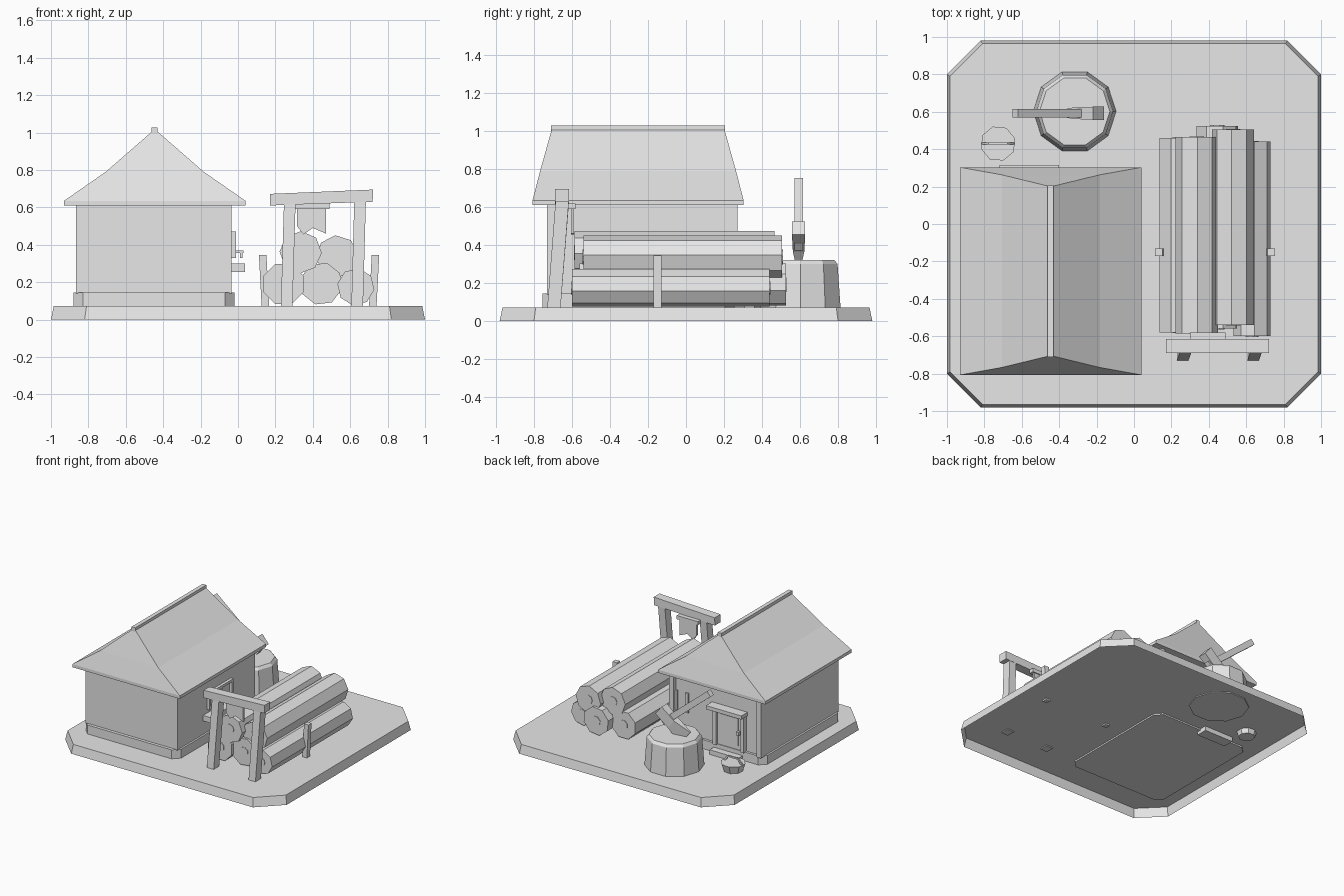
import bpy, bmesh, math
from mathutils import Vector

cube = bpy.data.objects.get("Cube")
if cube:
    bpy.data.objects.remove(cube, do_unlink=True)

gray = bpy.data.materials.new("plain_gray")
gray.use_nodes = True
gray.diffuse_color = (0.8, 0.8, 0.8, 1)
gray.node_tree.nodes["Principled BSDF"].inputs["Base Color"].default_value = (0.8, 0.8, 0.8, 1)


def loft(name, rings, open_bottom=False):
    """Skin a stack of equal-length point rings, capped at the ends."""
    bm = bmesh.new()
    rows = [[bm.verts.new(p) for p in ring] for ring in rings]
    n = len(rows[0])
    for a, b in zip(rows, rows[1:]):
        for i in range(n):
            j = (i + 1) % n
            bm.faces.new((a[i], a[j], b[j], b[i]))
    bm.faces.new(rows[-1])
    if not open_bottom:
        bm.faces.new(rows[0][::-1])
        bmesh.ops.recalc_face_normals(bm, faces=bm.faces)
    mesh = bpy.data.meshes.new(name)
    bm.to_mesh(mesh)
    bm.free()
    mesh.materials.append(gray)
    obj = bpy.data.objects.new(name, mesh)
    bpy.context.collection.objects.link(obj)
    return obj


def rect(x0, x1, y0, y1, z, c=0.0):
    """Horizontal rectangle, with cut corners when c is set."""
    if not c:
        return [(x0, y0, z), (x1, y0, z), (x1, y1, z), (x0, y1, z)]
    return [(x0 + c, y0, z), (x1 - c, y0, z), (x1, y0 + c, z), (x1, y1 - c, z),
            (x1 - c, y1, z), (x0 + c, y1, z), (x0, y1 - c, z), (x0, y0 + c, z)]


def box(name, x0, x1, y0, y1, z0, z1, c=0.0):
    return loft(name, [rect(x0, x1, y0, y1, z, c) for z in (z0, z1)])


def post(name, foot, head, wx, wy):
    """Leaning post with level ends."""
    return loft(name, [rect(x - wx / 2, x + wx / 2, y - wy / 2, y + wy / 2, z)
                       for x, y, z in (foot, head)])


def disc(x, y, z, r, n, turn=0.0):
    return [(x + r * math.cos(math.tau * i / n + turn),
             y + r * math.sin(math.tau * i / n + turn), z) for i in range(n)]


def slab(name, profile, y0, y1):
    """Extrude an x-z profile along y."""
    return loft(name, [[(x, y, z) for x, z in profile] for y in (y0, y1)])


# Ground plinth, hollow underneath
loft("ground", [rect(-1, 1, -0.98, 0.98, 0, 0.18),
                rect(-0.985, 0.985, -0.965, 0.965, 0.072, 0.175)], open_bottom=True)

# House body
box("foundation", -0.88, -0.02, -0.755, 0.255, 0.06, 0.145, 0.05)
box("walls", -0.865, -0.035, -0.73, 0.235, 0.14, 0.62)
for side, x in (("right", -0.865), ("left", -0.075)):
    box(side + "_corner_post", x, x + 0.04, 0.22, 0.27, 0.14, 0.62)

# Hipped roof with a slight bell curve
RIDGE_X, MID_Y = -0.445, -0.252
roof = [(0.485, 0.555, 0.61), (0.485, 0.555, 0.635), (0.262, 0.515, 0.79), (0.015, 0.455, 1.005)]
loft("roof", [rect(RIDGE_X - hx, RIDGE_X + hx, MID_Y - hy, MID_Y + hy, z) for hx, hy, z in roof])
box("ridge_cap", -0.463, -0.43, -0.71, 0.205, 0.995, 1.028)

# Back door
box("door", -0.69, -0.45, 0.23, 0.25, 0.14, 0.43)
for side, x in (("right", -0.71), ("left", -0.46)):
    box(side + "_door_jamb", x, x + 0.03, 0.23, 0.27, 0.14, 0.44)
box("door_lintel", -0.72, -0.40, 0.23, 0.315, 0.435, 0.465)
box("door_panel", -0.65, -0.49, 0.249, 0.256, 0.18, 0.40)
box("door_handle", -0.665, -0.645, 0.25, 0.275, 0.27, 0.30)
box("door_step", -0.69, -0.43, 0.22, 0.31, 0.035, 0.11)

# Back window slots
for i, x in enumerate((-0.08, -0.18)):
    box(f"back_window_bar_{i}", x - 0.012, x + 0.012, 0.23, 0.25, 0.32, 0.48)

# Side window with a shelf below it
for name, y0, y1, z0, z1 in (("top", -0.35, -0.04, 0.45, 0.47), ("bottom", -0.35, -0.04, 0.33, 0.35),
                             ("front", -0.35, -0.33, 0.35, 0.45), ("back", -0.06, -0.04, 0.35, 0.45),
                             ("middle", -0.205, -0.185, 0.35, 0.45)):
    box("side_window_" + name, -0.04, -0.012, y0, y1, z0, z1)
box("side_shelf", -0.04, 0.037, -0.40, -0.02, 0.255, 0.30)
box("side_hook_arm", -0.04, 0.03, -0.24, -0.22, 0.355, 0.368)
box("side_hook_tip", 0.012, 0.024, -0.24, -0.22, 0.33, 0.37)

# Log pile: centre x, z, radius, near and far ends
logs = [(0.243, 0.19, 0.115, -0.58, 0.46), (0.445, 0.192, 0.115, -0.56, 0.525),
        (0.63, 0.175, 0.10, -0.60, 0.44), (0.335, 0.36, 0.113, -0.585, 0.465),
        (0.53, 0.338, 0.113, -0.54, 0.505)]
for i, (x, z, r, y0, y1) in enumerate(logs):
    turn = math.pi / 8 + 0.12 * i
    ring = [(px, pz) for px, pz, _ in disc(x, z, 0, r, 8, turn)]
    core = [(px, pz) for px, pz, _ in disc(x, z, 0, r * 0.35, 8, turn)]
    slab(f"log_{i}", ring, y0, y1)
    slab(f"log_core_{i}", core, y0 - 0.004, y1 + 0.004)

# Stakes holding the pile
post("right_stake", (0.147, -0.15, 0.06), (0.132, -0.15, 0.345), 0.04, 0.04)
post("left_stake", (0.72, -0.15, 0.06), (0.735, -0.15, 0.345), 0.04, 0.04)

# Gantry with a hanging cloth
post("right_gantry_post", (0.26, -0.695, 0.065), (0.277, -0.65, 0.63), 0.062, 0.07)
post("left_gantry_post", (0.637, -0.695, 0.065), (0.653, -0.65, 0.645), 0.062, 0.07)
slab("gantry_beam", [(0.17, 0.61), (0.72, 0.63), (0.722, 0.695), (0.172, 0.672)], -0.69, -0.615)
slab("hanging_cloth", [(0.315, 0.62), (0.315, 0.50), (0.35, 0.455), (0.40, 0.49),
                       (0.47, 0.46), (0.47, 0.62)], -0.605, -0.588)
box("cloth_rail", 0.30, 0.49, -0.62, -0.58, 0.59, 0.62)

# Chopping block
SX, SY = -0.317, 0.602
loft("chopping_block", [disc(SX, SY, z, r, 10) for z, r in
                        ((0.065, 0.222), (0.30, 0.205), (0.322, 0.188))])

# Axe stuck in the block: wedge head and slanted handle
blade = Vector((-0.41, SY - 0.01, 0.31))
poll = Vector((-0.19, SY - 0.01, 0.49))
along = (poll - blade).normalized()
up = Vector((-along.z, 0, along.x))
side = Vector((0, 1, 0))


def section(t, half_height, half_width):
    c = blade.lerp(poll, t)
    return [c + up * (a * half_height) + side * (b * half_width)
            for a, b in ((-1, -1), (1, -1), (1, 1), (-1, 1))]


loft("axe_head", [section(0, 0.075, 0.004), section(0.5, 0.045, 0.03), section(1, 0.045, 0.035)])
grip, tip = blade.lerp(poll, 0.7) - up * 0.06, Vector((-0.635, SY - 0.01, 0.735))
shaft = (tip - grip).normalized()
across = Vector((shaft.z, 0, -shaft.x))
loft("axe_handle", [[p + across * (a * 0.024) + side * (b * 0.022)
                     for a, b in ((-1, -1), (1, -1), (1, 1), (-1, 1))] for p in (grip, tip)])

# Bucket with an arched handle
BX, BY = -0.727, 0.43
loft("bucket", [disc(BX, BY, z, r, 8, 0.3) for z, r in ((0.035, 0.062), (0.12, 0.09), (0.135, 0.095))])
arch = [(BX - 0.09, 0.13), (BX - 0.05, 0.18), (BX + 0.05, 0.18), (BX + 0.09, 0.13)]
inner = [(BX + (x - BX) * 0.85, z - 0.012) for x, z in reversed(arch)]
slab("bucket_handle", arch + inner, BY - 0.006, BY + 0.006)
